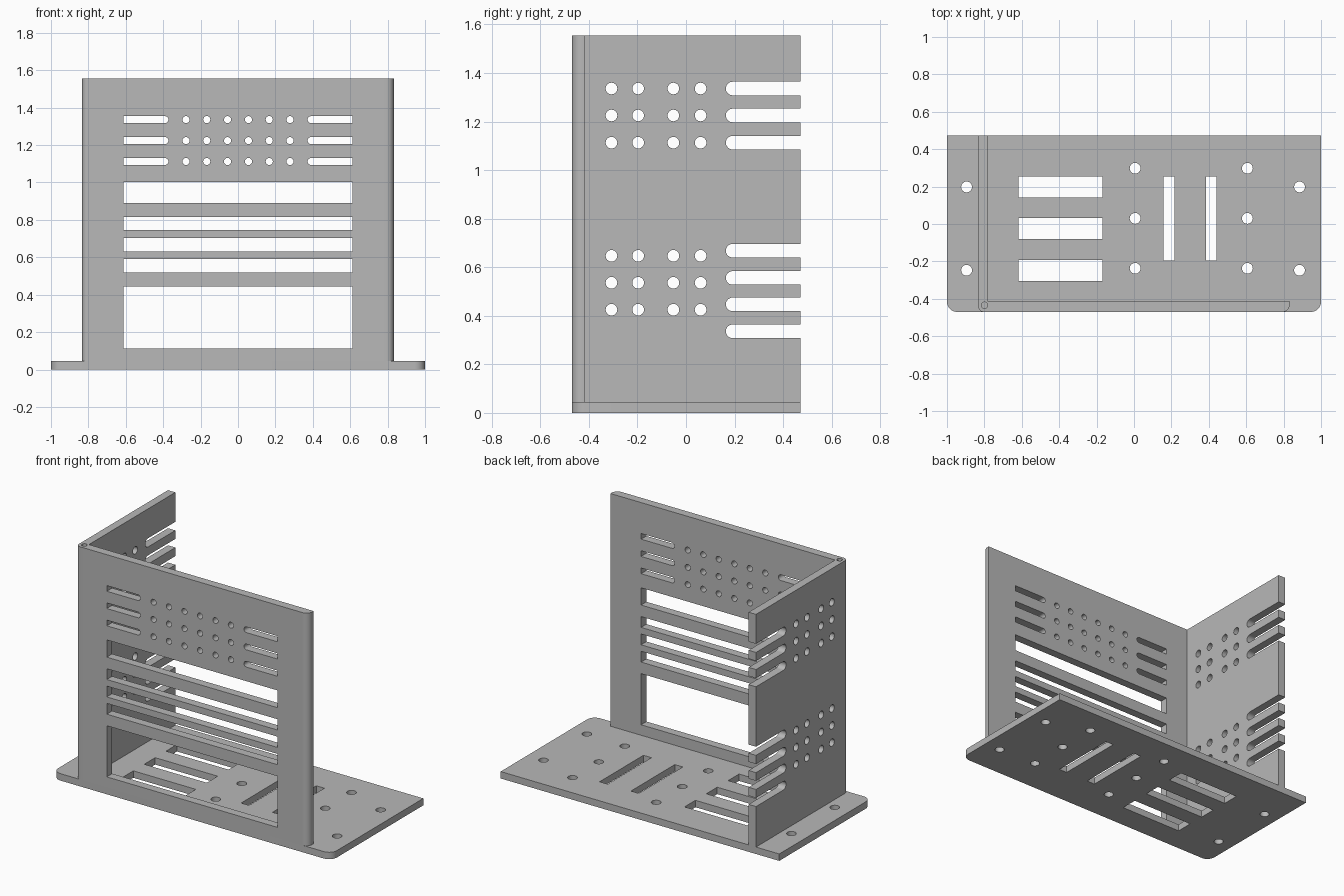
import bpy, bmesh
from math import sin, cos, pi, radians
from mathutils import Matrix

cube = bpy.data.objects.get("Cube")
if cube:
    bpy.data.objects.remove(cube, do_unlink=True)

grey = bpy.data.materials.new("plain grey")
grey.use_nodes = True
grey.diffuse_color = (0.48, 0.48, 0.48, 1)
grey.node_tree.nodes["Principled BSDF"].inputs["Base Color"].default_value = grey.diffuse_color

BASE, TOP = 0.045, 1.555         # base thickness, upright height
FRONT, INNER, BACK = -0.47, -0.415, 0.472
LEFT, RIGHT, WALL = -0.833, 0.833, 0.053

# Axis layouts for a flat profile: lying down, facing front, facing sideways
FLAT = Matrix.Identity(4)
FACING_FRONT = Matrix.Rotation(radians(90), 4, 'X')
FACING_SIDE = Matrix(((0, 0, 1, 0), (1, 0, 0, 0), (0, 1, 0, 0), (0, 0, 0, 1)))


def arc(cx, cy, r, start, sweep, n):
    return [(cx + r * cos(start + sweep * i / n), cy + r * sin(start + sweep * i / n))
            for i in range(n + 1)]


def circle(cx, cy, r):
    return arc(cx, cy, r, 0, 2 * pi, 24)[:-1]


def rect(x0, y0, x1, y1, radii=(0, 0, 0, 0)):
    """Rectangle; radii go counter-clockwise from the lower left corner."""
    corners = ((x0, y0, 1, 1), (x1, y0, -1, 1), (x1, y1, -1, -1), (x0, y1, 1, -1))
    pts = []
    for i, ((x, y, sx, sy), r) in enumerate(zip(corners, radii)):
        if r:
            pts += arc(x + sx * r, y + sy * r, r, pi + i * pi / 2, pi / 2, 8)
        else:
            pts.append((x, y))
    return pts


def plate(name, outline, holes, thickness, layout, centre):
    """Solid plate from an outline with holes cut through it."""
    curve = bpy.data.curves.new(name + " profile", 'CURVE')
    curve.dimensions = '2D'
    curve.fill_mode = 'BOTH'
    curve.extrude = thickness / 2
    for loop in [outline] + holes:
        spline = curve.splines.new('POLY')
        spline.points.add(len(loop) - 1)
        for point, (x, y) in zip(spline.points, loop):
            point.co = (x, y, 0, 1)
        spline.use_cyclic_u = True
    source = bpy.data.objects.new(name + " profile", curve)
    bpy.context.collection.objects.link(source)
    graph = bpy.context.evaluated_depsgraph_get()
    mesh = bpy.data.meshes.new_from_object(source.evaluated_get(graph))
    bpy.data.objects.remove(source, do_unlink=True)
    bpy.data.curves.remove(curve)

    bm = bmesh.new()
    bm.from_mesh(mesh)
    bmesh.ops.remove_doubles(bm, verts=bm.verts, dist=0.0002)
    bmesh.ops.transform(bm, matrix=Matrix.Translation(centre) @ layout, verts=bm.verts)
    bmesh.ops.recalc_face_normals(bm, faces=bm.faces)
    bm.to_mesh(mesh)
    bm.free()
    mesh.name = name
    mesh.materials.clear()
    mesh.materials.append(grey)
    obj = bpy.data.objects.new(name, mesh)
    bpy.context.collection.objects.link(obj)
    bpy.ops.object.select_all(action='DESELECT')
    obj.select_set(True)
    bpy.context.view_layer.objects.active = obj
    bpy.ops.object.shade_smooth_by_angle(angle=radians(30))
    return obj


# Base plate: wide slots, narrow slots, mounting holes
holes = [rect(-0.617, y, -0.168, y + 0.112) for y in (-0.304, -0.08, 0.143)]
holes += [rect(x, -0.195, x + 0.058, 0.255) for x in (0.159, 0.384)]
holes += [circle(x, y, 0.029) for x in (0.006, 0.606) for y in (-0.237, 0.03, 0.298)]
holes += [circle(x, y, 0.029) for x in (-0.895, 0.885) for y in (-0.247, 0.198)]
plate("base_plate", rect(-1, FRONT, 1, BACK, (0.055, 0.055, 0, 0)), holes,
      BASE, FLAT, (0, 0, BASE / 2))

# Front panel: windows, three rows of vents with a slot at each end
holes = [rect(-0.613, z0, 0.613, z1) for z0, z1 in
         ((0.113, 0.445), (0.52, 0.59), (0.632, 0.702), (0.745, 0.815), (0.89, 1.002))]
for z in (1.112, 1.224, 1.336):
    r = 0.0185
    holes.append(rect(-0.613, z - r, -0.372, z + r, (0, r, r, 0)))
    holes.append(rect(0.372, z - r, 0.613, z + r, (r, 0, 0, r)))
    holes += [circle(s * x, z, 0.019) for s in (-1, 1) for x in (0.056, 0.167, 0.278)]
plate("front_panel", rect(LEFT + WALL, BASE, RIGHT - WALL, TOP), holes,
      INNER - FRONT, FACING_FRONT, (0, (FRONT + INNER) / 2, 0))

# Side panel: comb of open slots on the back edge, two blocks of holes
outline = [(INNER, BASE), (BACK, BASE)]
for z in (0.336, 0.447, 0.556, 0.668, 1.113, 1.225, 1.336):
    r = 0.028
    outline += [(BACK, z - r)] + arc(0.164 + r, z, r, -pi / 2, -pi, 12) + [(BACK, z + r)]
outline += [(BACK, TOP), (INNER, TOP)]
holes = [circle(y, z, 0.024) for y in (-0.307, -0.197, -0.052, 0.06)
         for z in (0.425, 0.536, 0.647, 1.113, 1.225, 1.336)]
plate("side_panel", outline, holes, WALL, FACING_SIDE, (LEFT + WALL / 2, 0, 0))

# Upright edges: corner post with a bore, and the rounded free end
post_height, post_centre = TOP - BASE, (0, 0, (TOP + BASE) / 2)
plate("corner_post", rect(LEFT, FRONT, LEFT + WALL, INNER, (0.03, 0, 0, 0)),
      [circle(-0.799, -0.434, 0.017)], post_height, FLAT, post_centre)
plate("panel_end", rect(RIGHT - WALL, FRONT, RIGHT, INNER, (0, 0.04, 0, 0)),
      [], post_height, FLAT, post_centre)
